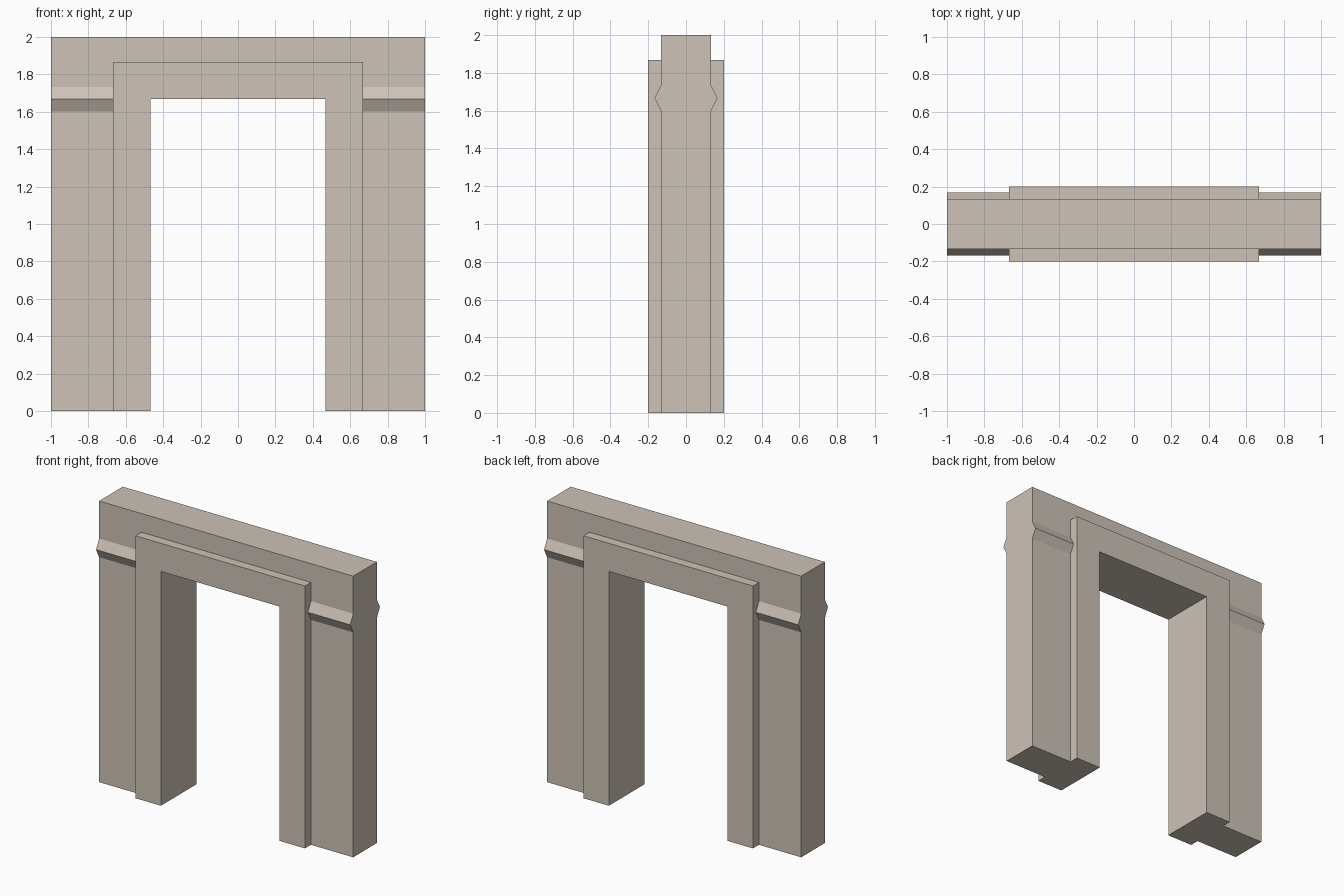
import bpy
import bmesh
from mathutils import Vector

cube = bpy.data.objects.get("Cube")
if cube:
    bpy.data.objects.remove(cube, do_unlink=True)

# One pale stone colour
stone = bpy.data.materials.new("warm_stone")
stone.use_nodes = True
colour = (0.61, 0.545, 0.475, 1)
stone.diffuse_color = colour
stone.node_tree.nodes["Principled BSDF"].inputs["Base Color"].default_value = colour


def prism(name, points, push):
    """Extrude a flat outline along the push vector."""
    bm = bmesh.new()
    face = bm.faces.new([bm.verts.new(p) for p in points])
    new = bmesh.ops.extrude_face_region(bm, geom=[face], use_keep_orig=True)["geom"]
    bmesh.ops.translate(bm, verts=[v for v in new if isinstance(v, bmesh.types.BMVert)],
                        vec=Vector(push))
    bmesh.ops.recalc_face_normals(bm, faces=bm.faces)
    mesh = bpy.data.meshes.new(name)
    bm.to_mesh(mesh)
    bm.free()
    mesh.materials.append(stone)
    obj = bpy.data.objects.new(name, mesh)
    bpy.context.collection.objects.link(obj)
    return obj


def portal(name, outer, top, inner, opening, depth):
    """Upside-down U outline, centred on y = 0."""
    outline = [(-outer, 0), (-outer, top), (outer, top), (outer, 0),
               (inner, 0), (inner, opening), (-inner, opening), (-inner, 0)]
    return prism(name, [(x, -depth, z) for x, z in outline], (0, 2 * depth, 0))


WALL_Y, FRAME_X, FRAME_TOP = 0.133, 0.667, 1.867

# Wall and the thicker door frame filling its opening
portal("wall", 1, 2, FRAME_X, FRAME_TOP, WALL_Y)
portal("door_frame", FRAME_X, FRAME_TOP, 0.467, 1.667, 0.2)

# Pointed ledge on each side of the frame, front and back
ledge = prism("ledge",
              [(FRAME_X, -WALL_Y, 1.6), (FRAME_X, -0.167, 1.667), (FRAME_X, -WALL_Y, 1.733)],
              (1 - FRAME_X, 0, 0))
mirror = ledge.modifiers.new("four_ledges", "MIRROR")
mirror.use_axis = (True, True, False)
mirror.use_mirror_merge = False
